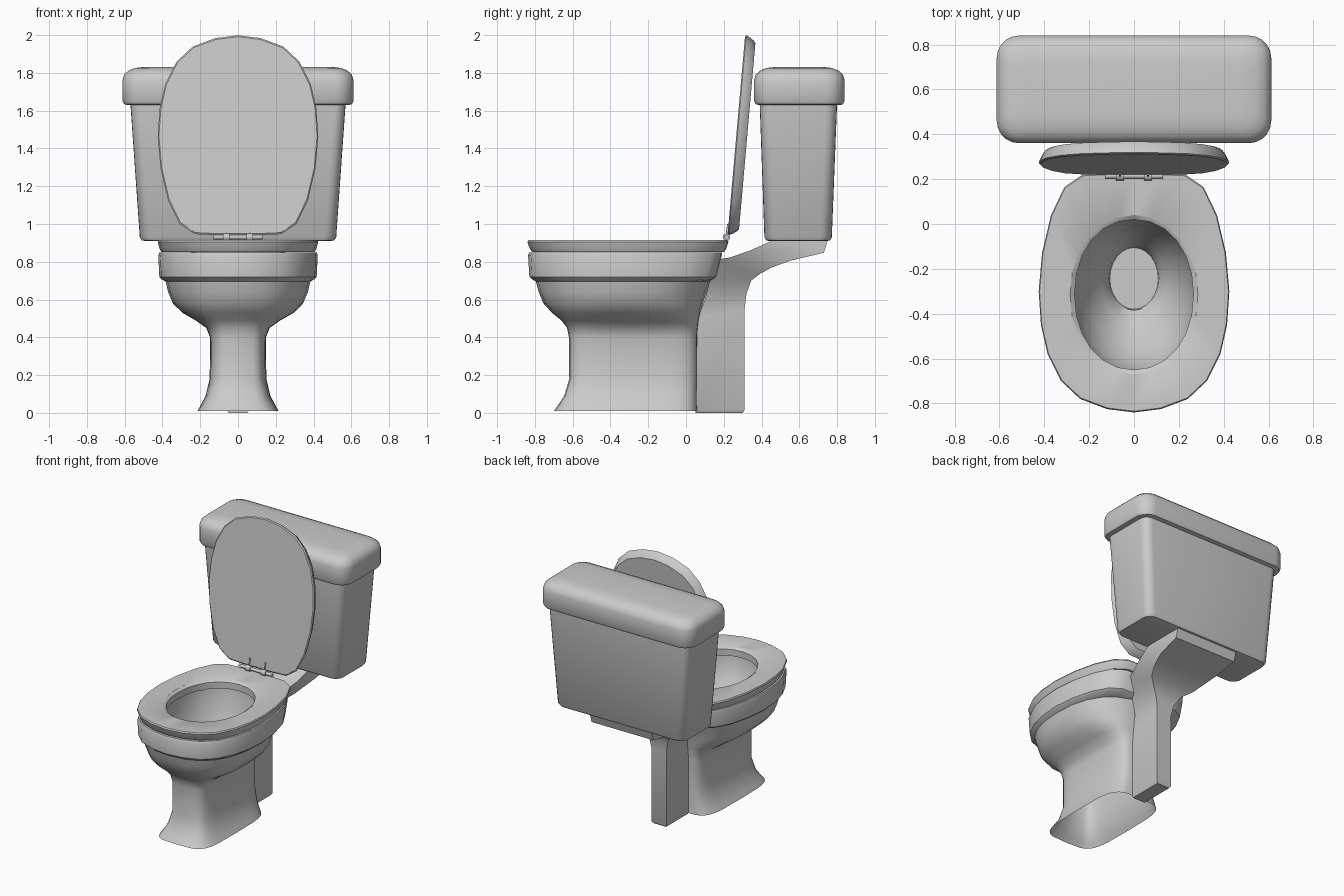
import bpy, bmesh, math
from mathutils import Vector

if "Cube" in bpy.data.objects:
    bpy.data.objects.remove(bpy.data.objects["Cube"])

# Half outline shared by seat, lid and bowl rim (front centre to back centre)
EGG = [(0, -.84), (.12, -.825), (.24, -.78), (.325, -.70), (.385, -.58), (.415, -.45), (.425, -.30),
       (.41, -.13), (.37, .04), (.31, .165), (.23, .22), (.12, .225), (0, .225)]


def mirror_ring(half):
    return half + [(-x, y) for x, y in half[-2:0:-1]]


def egg(s=1.0, back=None):
    """Egg outline scaled about its widest line, with an optional back limit."""
    kb = s if back is None else (back + .3) / .525
    return mirror_ring([(x * s, -.3 + (y + .3) * (s if y < -.3 else kb)) for x, y in EGG])


def oval(w, y0, y1, n=2.0):
    """Superellipse outline with half width w from y0 to y1."""
    c, h = (y0 + y1) / 2, (y1 - y0) / 2
    half = []
    for i in range(13):
        t = math.pi * i / 12
        sx, cy = math.sin(t), -math.cos(t)
        half.append((w * abs(sx) ** (2 / n) if 0 < i < 12 else 0,
                     c + h * math.copysign(abs(cy) ** (2 / n), cy)))
    return mirror_ring(half)


def round_rect(w, y0, y1, r, seg=5):
    pts = []
    corners = [(w - r, y1 - r), (-w + r, y1 - r), (-w + r, y0 + r), (w - r, y0 + r)]
    for k, (cx, cy) in enumerate(corners):
        for i in range(seg + 1):
            a = math.pi / 2 * (k + i / seg)
            pts.append((cx + r * math.cos(a), cy + r * math.sin(a)))
    return pts


def at(ring, z):
    return [(x, y, z) for x, y in ring]


def loft(name, rings, start=True, end=True, loop=False, angle=35):
    bm = bmesh.new()
    vs = [[bm.verts.new(Vector(p)) for p in r] for r in rings]
    n = len(vs[0])
    pairs = list(zip(vs, vs[1:])) + ([(vs[-1], vs[0])] if loop else [])
    for a, b in pairs:
        for i in range(n):
            j = (i + 1) % n
            bm.faces.new((a[i], a[j], b[j], b[i]))
    if start and not loop:
        bm.faces.new(vs[0][::-1])
    if end and not loop:
        bm.faces.new(vs[-1])
    bmesh.ops.recalc_face_normals(bm, faces=bm.faces)
    me = bpy.data.meshes.new(name)
    bm.to_mesh(me)
    bm.free()
    ob = bpy.data.objects.new(name, me)
    bpy.context.collection.objects.link(ob)
    bpy.ops.object.select_all(action='DESELECT')
    ob.select_set(True)
    bpy.context.view_layer.objects.active = ob
    bpy.ops.object.shade_smooth_by_angle(angle=math.radians(angle))
    return ob


# Bowl: flared open foot, pedestal, belly, rim band, then the inner basin
outer = [(.01, .215, -.70, .06, 4.5), (.04, .198, -.678, .06, 4.5), (.09, .172, -.645, .06, 4.5),
         (.18, .15, -.618, .06, 4.5), (.40, .148, -.62, .06, 4.5), (.45, .168, -.63, .065, 4),
         (.49, .225, -.66, .07, 3.3), (.53, .295, -.71, .08, 2.8), (.58, .345, -.755, .09, 2.5),
         (.64, .37, -.78, .11, 2.4), (.695, .383, -.795, .13, 2.4)]
rings = [at(oval(*p), z) for z, *p in outer]
rings += [at(egg(s, b), z) for z, s, b in [(.708, .955, .145), (.72, .98, .16), (.835, .993, .19),
                                           (.85, .98, .19)]]
inner = [(.85, .275, -.66, .03, 2.1), (.80, .272, -.655, .025, 2.1), (.70, .25, -.62, .0, 2.1),
         (.60, .205, -.55, -.03, 2), (.50, .145, -.44, -.075, 2), (.45, .112, -.385, -.10, 2),
         (.42, .108, -.38, -.105, 2)]
rings += [at(oval(*p), z) for z, *p in inner]
loft("bowl", rings, start=False)

# Seat ring
hole = (.265, -.65, .02, 2.1)
loft("seat", [at(egg(.955), .852), at(egg(.975), .868), at(egg(1), .905), at(egg(.99), .914),
              at(oval(.285, -.67, .04, 2.1), .914), at(oval(*hole), .90), at(oval(*hole), .852)],
     loop=True)

# Raised lid: egg outline stood up and leaned back about five degrees
tilt = math.radians(5)


def stand(ring, d):
    return [(x, .22 + (.225 - y) * math.sin(tilt) + d * math.cos(tilt),
             .942 + (.225 - y) * .993 - d * math.sin(tilt)) for x, y in ring]


loft("lid", [stand(egg(s), d) for s, d in [(.985, 0), (1, .006), (.985, .024), (.955, .048), (.93, .058)]])

# Cistern and its cover
tank = [(.91, .49, .44, .745, .05), (.913, .51, .425, .762, .06), (.93, .52, .415, .772, .06),
        (1.64, .57, .39, .80, .06)]
loft("cistern", [at(round_rect(*p), z) for z, *p in tank])
cover = [(1.63, .585, .385, .815, .08), (1.634, .602, .37, .83, .09), (1.652, .612, .36, .84, .10),
         (1.76, .612, .36, .84, .10), (1.79, .603, .369, .831, .095), (1.812, .58, .392, .808, .085),
         (1.826, .545, .427, .773, .07), (1.832, .49, .48, .72, .05)]
loft("cistern_cover", [at(round_rect(*p), z) for z, *p in cover])

# Rear support: slim leg widening into a shelf under the cistern
# (half width, front/upper edge y z, rear/lower edge y z)
path = [(.05, .05, .0, .30, .0), (.06, .05, .015, .31, .015), (.06, .06, .50, .31, .55),
        (.075, .10, .60, .32, .63), (.12, .125, .70, .345, .70), (.175, .15, .81, .39, .735),
        (.205, .23, .822, .45, .768), (.235, .34, .86, .55, .805), (.25, .43, .90, .73, .848),
        (.25, .46, .915, .75, .912)]
loft("rear_support", [[(-w, a, b), (w, a, b), (w, c, d), (-w, c, d)] for w, a, b, c, d in path])


# Hinges: cross rod, two knuckles and two thin pins
def rod(name, x0, x1, r, y=.214, z=.93):
    loft(name, [[(x, y + r * math.cos(a), z + r * math.sin(a))
                 for a in [math.tau * i / 12 for i in range(12)]] for x in (x0, x1)])


rod("hinge_rod", -.13, .13, .012)
for side, tag in ((-1, "left"), (1, "right")):
    rod("hinge_knuckle_" + tag, side * .062 - .018, side * .062 + .018, .02)
    loft("hinge_pin_" + tag, [at(round_rect(.005, y, y + .012, .004, 2), z)
                              for y, z in ((.208, .93), (.218, 1.0))]).location.x = side * .062
